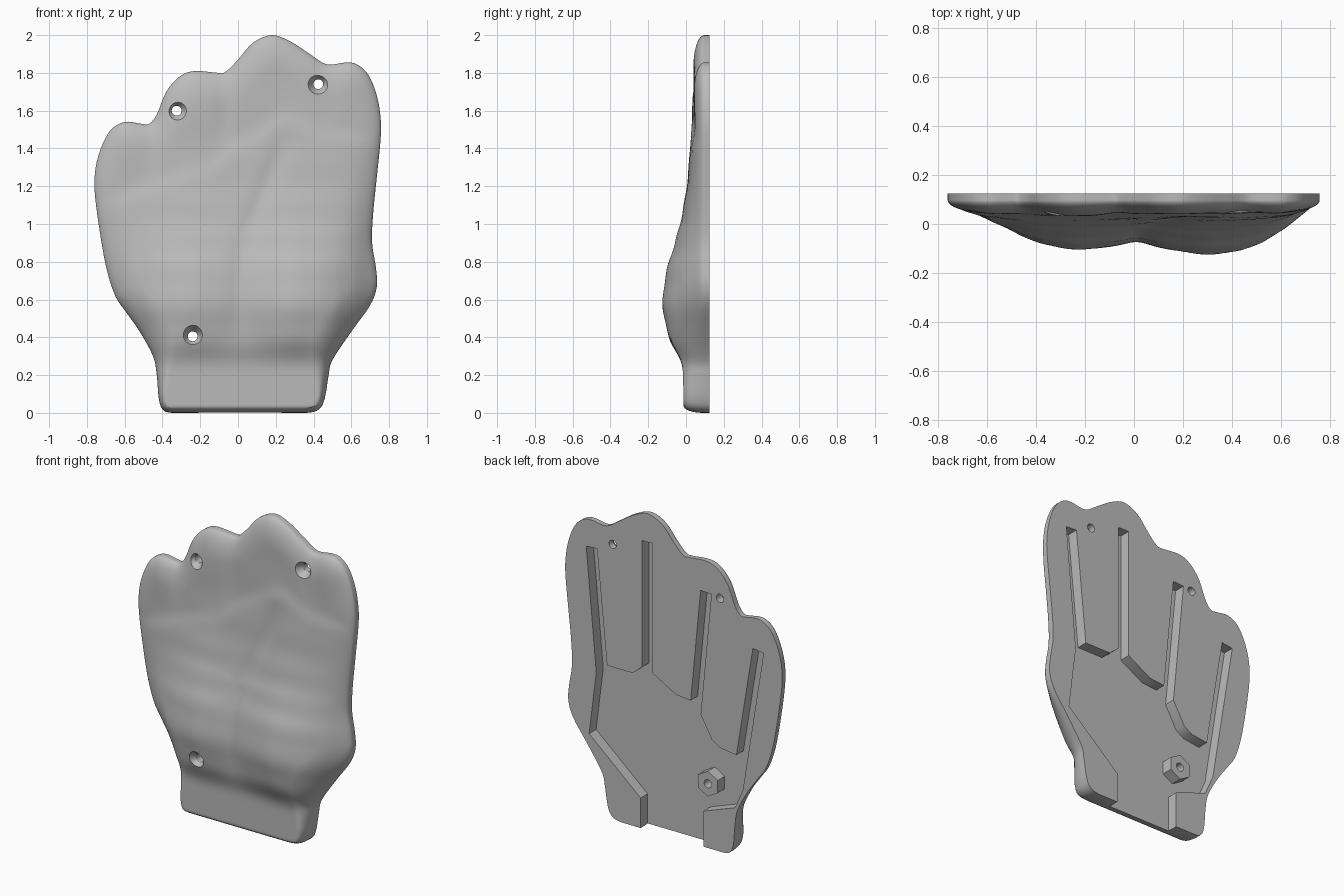
import bpy, bmesh, math
from mathutils import Vector, Matrix
from mathutils.kdtree import KDTree

if "Cube" in bpy.data.objects:
    bpy.data.objects.remove(bpy.data.objects["Cube"])

BACK, FLOOR, RIM = 0.125, 0.055, 0.098
CENTRE = Vector((0, 0.95))

grey = bpy.data.materials.new("plain_grey")
grey.use_nodes = True
grey.diffuse_color = (0.5, 0.5, 0.5, 1)
grey.node_tree.nodes["Principled BSDF"].inputs["Base Color"].default_value = grey.diffuse_color

# Silhouette of the palm plate (x, z), counter-clockwise from the wrist
OUTLINE = [(0, 0), (.18, 0), (.36, 0), (.43, .02), (.46, .08), (.48, .2), (.5, .28), (.6, .43),
           (.7, .57), (.735, .67), (.73, .77), (.71, .9), (.715, 1.05), (.735, 1.25),
           (.755, 1.45), (.755, 1.56), (.735, 1.68), (.69, 1.79), (.63, 1.845), (.57, 1.855),
           (.47, 1.845), (.38, 1.9), (.28, 1.965), (.18, 2), (.08, 1.96), (0, 1.87),
           (-.06, 1.81), (-.1, 1.8), (-.23, 1.81), (-.31, 1.78), (-.38, 1.7), (-.43, 1.58),
           (-.47, 1.53), (-.51, 1.53), (-.6, 1.54), (-.68, 1.49), (-.74, 1.36), (-.76, 1.22),
           (-.745, 1.05), (-.7, .78), (-.65, .62), (-.59, .53), (-.52, .43), (-.45, .3),
           (-.43, .2), (-.42, .08), (-.4, .02), (-.35, 0), (-.18, 0)]

# Pocket in the back: four finger slots running into an open palm
POCKET = [(.23, -.1), (.23, .19), (.59, .5), (.54, .9), (.61, 1.68), (.535, 1.685),
          (.465, .965), (.285, .965), (.22, 1.02), (.22, 1.82), (.145, 1.82), (.145, 1),
          (-.015, .91), (-.12, .9), (-.19, 1.615), (-.265, 1.61), (-.19, .83), (-.27, .69),
          (-.325, .655), (-.44, .64), (-.555, 1.345), (-.63, 1.335), (-.485, .43),
          (-.43, .305), (-.21, .225), (-.21, -.1)]

SCREWS = [(-.325, 1.6), (.425, 1.74), (-.24, .405)]


def spline(points, steps):
    """Closed Catmull-Rom curve through the points."""
    pts, out = [Vector(p) for p in points], []
    n = len(pts)
    for i in range(n):
        a, b, c, d = (pts[(i + k) % n] for k in (-1, 0, 1, 2))
        for j in range(steps):
            t = j / steps
            out.append(b + (c - a) * t / 2 + (a * 2 - b * 5 + c * 4 - d) * t * t / 2
                       + (b * 3 - a - c * 3 + d) * t ** 3 / 2)
    for p in out:
        p.y = max(p.y, 0)
    return out


def smooth(lo, hi, v):
    t = min(max((v - lo) / (hi - lo), 0), 1)
    return t * t * (3 - 2 * t)


def interp(table, v):
    for (a, fa), (b, fb) in zip(table, table[1:]):
        if v <= b:
            return fa + (fb - fa) * smooth(a, b, v) if v > a else fa
    return table[-1][1]


def interp_soft(table, v, w):
    return sum(interp(table, v + w * k) for k in (-1, -.5, 0, .5, 1)) / 5


def bump(v, width):
    return math.exp(-(v / width) ** 2)


DEPTH = [(0, -.012), (.24, -.016), (.42, -.1), (.57, -.13), (.75, -.108), (.9, -.06),
         (1.05, -.02), (1.25, .01), (1.5, .027), (1.8, .038), (2, .04)]
ACROSS = [(-.72, 0), (-.6, .2), (-.5, .42), (-.4, .7), (-.25, .87), (.03, .74), (.15, .87),
          (.3, 1), (.45, .88), (.55, .62), (.65, .28), (.75, 0)]
CREASE = [(-.7, 1.12), (-.2, 1.27), (.05, 1.44), (.25, 1.56), (.5, 1.46), (.75, 1.45)]


def front(x, z):
    """Depth of the moulded front: palm pads, creases and finger grooves."""
    across = interp_soft(ACROSS, x, .05)
    across += (1 - across) * (1 - smooth(.2, .42, z))
    y = .042 - (.042 - interp_soft(DEPTH, z, .04)) * across
    line = interp_soft(CREASE, x, .06)
    y += .012 * smooth(line - .05, line + .06, z) * (1 - smooth(line, line + .4, z))
    fold = .01 + .24 * smooth(.7, 1.6, z)
    y += .012 * bump(x - fold, .06) * smooth(.3, .6, z) * (1 - smooth(1.3, 1.55, z))
    for gx in (-.45, -.07, .47):
        y += .009 * bump(x - gx, .06) * smooth(line, line + .25, z)
    return min(y, .046)


def add_object(name, bm):
    bmesh.ops.recalc_face_normals(bm, faces=bm.faces)
    mesh = bpy.data.meshes.new(name)
    bm.to_mesh(mesh)
    bm.free()
    mesh.materials.append(grey)
    obj = bpy.data.objects.new(name, mesh)
    bpy.context.collection.objects.link(obj)
    return obj


def prism(name, points, y0, y1):
    bm = bmesh.new()
    face = bm.faces.new([bm.verts.new((x, y0, z)) for x, z in points])
    ext = bmesh.ops.extrude_face_region(bm, geom=[face], use_keep_orig=True)
    for v in ext["geom"]:
        if isinstance(v, bmesh.types.BMVert):
            v.co.y = y1
    return add_object(name, bm)


def cone(name, x, z, y0, y1, r0, r1):
    bm = bmesh.new()
    place = Matrix.Translation((x, (y0 + y1) / 2, z)) @ Matrix.Rotation(-math.pi / 2, 4, "X")
    bmesh.ops.create_cone(bm, cap_ends=True, segments=32, radius1=r0, radius2=r1,
                          depth=y1 - y0, matrix=place)
    return add_object(name, bm)


def cut(obj, cutter):
    mod = obj.modifiers.new("cut", "BOOLEAN")
    mod.operation, mod.solver, mod.object = "DIFFERENCE", "EXACT", cutter
    bpy.context.view_layer.objects.active = obj
    bpy.ops.object.modifier_apply(modifier=mod.name)
    bpy.data.objects.remove(cutter)


# Palm plate: rings shrinking from the silhouette to the centre
edge = spline(OUTLINE, 4)
fine = spline(OUTLINE, 40)
tree = KDTree(len(fine))
for i, p in enumerate(fine):
    tree.insert((p.x, p.y, 0), i)
tree.balance()

bm = bmesh.new()
count, rings = len(edge), 36
loops = [[bm.verts.new((p.x, BACK, p.y)) for p in edge]]
for k in range(rings):
    s = 1 - (k / rings) ** 2
    loop = []
    for p in edge:
        q = CENTRE + (p - CENTRE) * s
        dist = tree.find((q.x, q.y, 0))[2] if k else 0
        radius = .035 + .125 * smooth(.05, .5, q.y)
        t = min(dist / radius, 1)
        round_off = math.sqrt(1 - (1 - t) ** 2)
        loop.append(bm.verts.new((q.x, RIM + (front(*q) - RIM) * round_off, q.y)))
    loops.append(loop)
for a, b in zip(loops, loops[1:]):
    for i in range(count):
        j = (i + 1) % count
        bm.faces.new((a[i], a[j], b[j], b[i]))
tip = bm.verts.new((CENTRE.x, front(*CENTRE), CENTRE.y))
for i in range(count):
    bm.faces.new((loops[-1][i], loops[-1][(i + 1) % count], tip))
bm.faces.new(loops[0])
plate = add_object("palm_plate", bm)
cut(plate, prism("pocket_cutter", POCKET, FLOOR, .3))

# Hexagonal screw boss standing in the pocket
bx, bz = SCREWS[-1]
hexagon = [(bx + .08 * math.sin(i * math.pi / 3), bz + .08 * math.cos(i * math.pi / 3))
           for i in range(6)]
boss = prism("screw_boss", hexagon, FLOOR - .01, BACK)
cut(boss, cone("boss_hole_cutter", bx, bz, -.3, .3, .026, .026))

# Countersunk screw holes
for x, z in SCREWS:
    y = front(x, z)
    cut(plate, cone("hole_cutter", x, z, -.3, .3, .026, .026))
    cut(plate, cone("countersink_cutter", x, z, y - .03, y + .04, .072, .025))

for obj in (plate, boss):
    bpy.ops.object.select_all(action="DESELECT")
    obj.select_set(True)
    bpy.context.view_layer.objects.active = obj
    bpy.ops.object.shade_smooth_by_angle(angle=math.radians(32))
